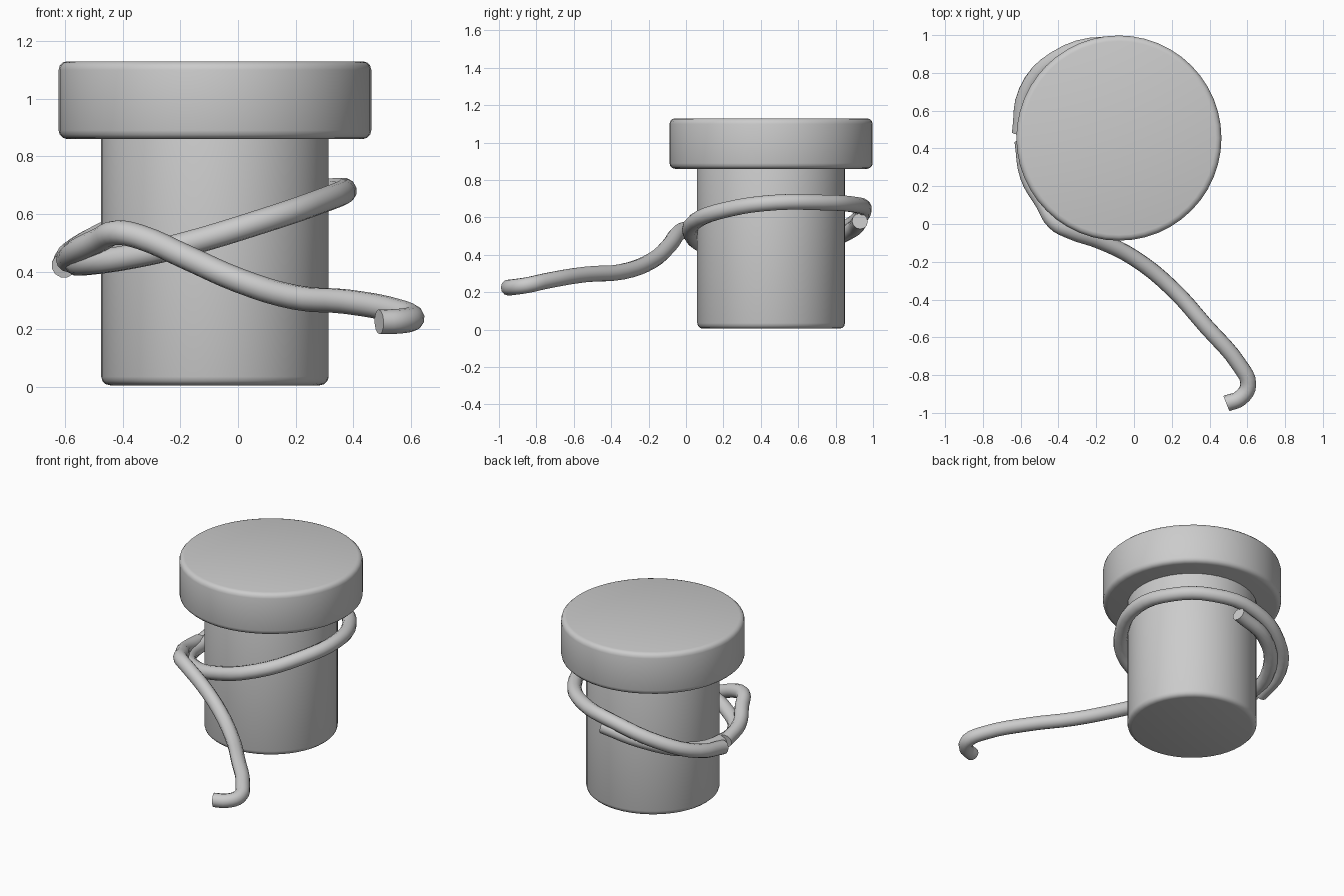
import bpy
import math

if "Cube" in bpy.data.objects:
    bpy.data.objects.remove(bpy.data.objects["Cube"])

CX, CY = -0.08, 0.455


def rounded_cylinder(name, radius, z0, z1, bevel):
    bpy.ops.mesh.primitive_cylinder_add(
        vertices=48, radius=radius, depth=z1 - z0, location=(CX, CY, (z0 + z1) / 2))
    ob = bpy.context.object
    ob.name = name
    mod = ob.modifiers.new("rounded_edges", 'BEVEL')
    mod.width = bevel
    mod.segments = 3
    mod.limit_method = 'ANGLE'
    mod.angle_limit = math.radians(40)
    bpy.ops.object.modifier_apply(modifier=mod.name)
    bpy.ops.object.shade_smooth_by_angle(angle=math.radians(40))
    return ob


def cord(name, points, radius=0.043):
    cu = bpy.data.curves.new(name, 'CURVE')
    cu.dimensions = '3D'
    cu.bevel_depth = radius
    cu.bevel_resolution = 4
    cu.resolution_u = 4
    cu.use_fill_caps = True
    sp = cu.splines.new('BEZIER')
    sp.bezier_points.add(len(points) - 1)
    for bp, p in zip(sp.bezier_points, points):
        bp.co = p
        bp.handle_left_type = bp.handle_right_type = 'AUTO'
    ob = bpy.data.objects.new(name, cu)
    bpy.context.collection.objects.link(ob)
    bpy.ops.object.select_all(action='DESELECT')
    ob.select_set(True)
    bpy.context.view_layer.objects.active = ob
    bpy.ops.object.convert(target='MESH')
    bpy.ops.object.shade_smooth_by_angle(angle=math.radians(50))
    return ob


# Stopper body and wider cap
rounded_cylinder("stopper_body", 0.395, 0.005, 0.90, 0.03)
rounded_cylinder("stopper_cap", 0.543, 0.86, 1.13, 0.03)

# Cord wrapped around the body, overlapping itself at the back left
cord("wrapped_cord", [
    (-0.05, 0.93, 0.58), (-0.30, 0.88, 0.53), (-0.49, 0.70, 0.46),
    (-0.56, 0.42, 0.43), (-0.52, 0.24, 0.43), (-0.38, 0.11, 0.45),
    (-0.20, 0.04, 0.49), (0.10, 0.05, 0.58), (0.29, 0.23, 0.645),
    (0.37, 0.48, 0.68), (0.30, 0.72, 0.68), (0.12, 0.89, 0.67),
    (-0.15, 0.95, 0.64), (-0.42, 0.87, 0.55), (-0.57, 0.70, 0.47),
    (-0.605, 0.48, 0.42)])

# Loose tail running forward to a hooked end
cord("loose_cord_tail", [
    (-0.59, 0.44, 0.44), (-0.56, 0.25, 0.47), (-0.48, 0.11, 0.51),
    (-0.42, 0.01, 0.535), (-0.34, -0.035, 0.52), (-0.18, -0.09, 0.45),
    (0.00, -0.18, 0.37), (0.20, -0.34, 0.31), (0.38, -0.54, 0.295),
    (0.56, -0.75, 0.26), (0.605, -0.85, 0.238), (0.565, -0.92, 0.228),
    (0.49, -0.95, 0.225)])
